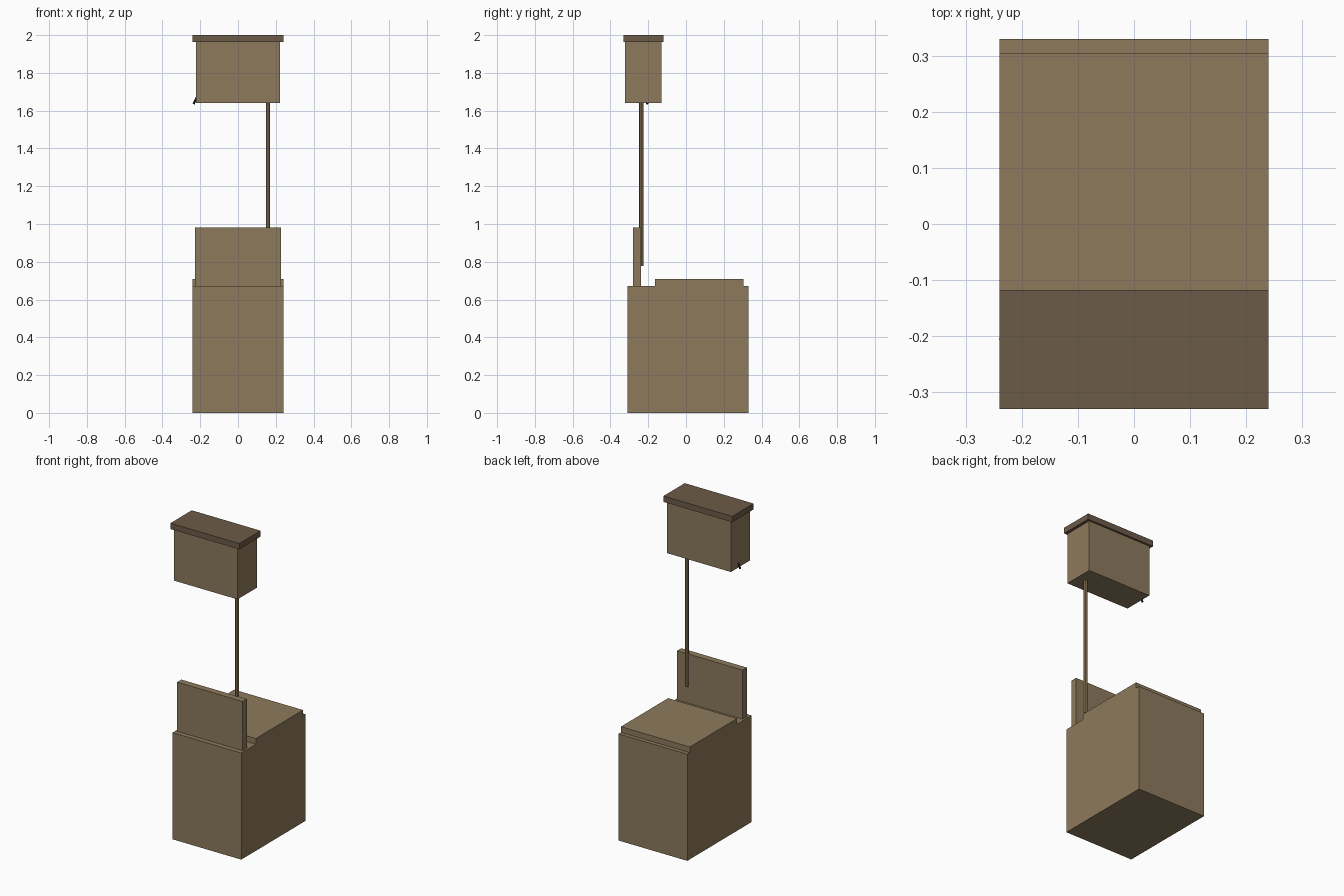
import bpy
from mathutils import Vector

cube = bpy.data.objects.get("Cube")
if cube:
    bpy.data.objects.remove(cube, do_unlink=True)


def make_material(name, rgb):
    mat = bpy.data.materials.new(name)
    mat.use_nodes = True
    color = (*rgb, 1.0)
    mat.diffuse_color = color
    mat.node_tree.nodes["Principled BSDF"].inputs["Base Color"].default_value = color
    return mat


wood = make_material("tan wood", (0.266, 0.195, 0.107))
dark_wood = make_material("dark wood", (0.150, 0.105, 0.065))
iron = make_material("dark iron", (0.03, 0.025, 0.02))


def box(name, low, high, mat):
    low, high = Vector(low), Vector(high)
    bpy.ops.mesh.primitive_cube_add(size=1, location=(low + high) / 2)
    ob = bpy.context.object
    ob.name = name
    ob.scale = high - low
    bpy.ops.object.transform_apply(location=False, rotation=False, scale=True)
    ob.data.materials.append(mat)
    return ob


def rod(name, start, end, radius, sides, mat):
    start, end = Vector(start), Vector(end)
    axis = end - start
    bpy.ops.mesh.primitive_cylinder_add(vertices=sides, radius=radius,
                                        depth=axis.length, location=(start + end) / 2)
    ob = bpy.context.object
    ob.name = name
    ob.rotation_euler = axis.to_track_quat("Z", "Y").to_euler()
    ob.data.materials.append(mat)
    return ob


# Seat bench with its lid and upright board
box("bench", (-0.24, -0.31, 0), (0.24, 0.33, 0.672), wood)
box("seat_lid", (-0.24, -0.165, 0.672), (0.24, 0.305, 0.708), wood)
box("back_board", (-0.228, -0.28, 0.672), (0.228, -0.238, 0.982), wood)

# Raised tank, its cover and the pipe below
box("tank", (-0.222, -0.322, 1.64), (0.222, -0.13, 1.963), wood)
box("tank_cover", (-0.24, -0.33, 1.963), (0.24, -0.118, 2.0), dark_wood)
rod("pipe", (0.159, -0.236, 0.777), (0.159, -0.236, 1.645), 0.0115, 8, wood)

# Small pull lever on the tank side
rod("lever", (-0.22, -0.205, 1.668), (-0.235, -0.205, 1.635), 0.006, 8, iron)
